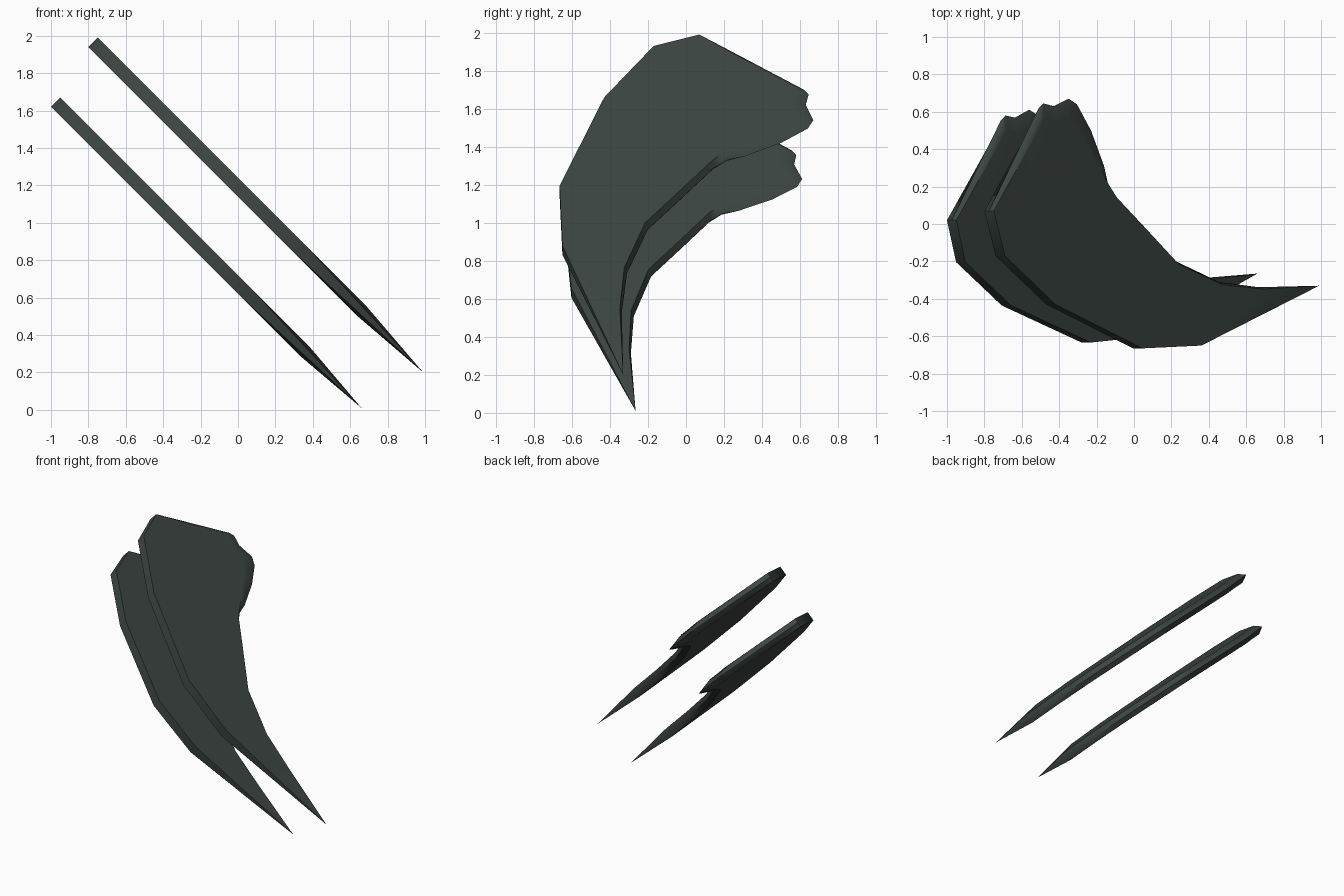
import bpy, bmesh, math

if "Cube" in bpy.data.objects:
    bpy.data.objects.remove(bpy.data.objects["Cube"])

mat = bpy.data.materials.new("dark_grey_green")
mat.diffuse_color = (0.045, 0.060, 0.055, 1.0)
mat.use_nodes = True
mat.node_tree.nodes["Principled BSDF"].inputs["Base Color"].default_value = mat.diffuse_color

HALF = 0.025  # half thickness, measured along x and z of the tilted plane
TIP = (0.99, -0.33)

# Blade outline: x, y, then how far the flat face is pulled in from the rim
OUTLINE = [
    # outer curve
    (0.335, -0.65, 0, 0), (0.02, -0.665, 0, 0), (-0.445, -0.43, 0, 0),
    (-0.715, -0.17, 0, 0), (-0.775, 0.07, 0, 0),
    # thinned root with a notch
    (-0.51, 0.62, 0.0, -0.07), (-0.485, 0.645, 0.0, -0.09),
    (-0.43, 0.63, 0.0, -0.09), (-0.35, 0.67, -0.03, -0.11),
    (-0.305, 0.64, -0.05, -0.10), (-0.23, 0.50, -0.06, -0.05),
    (-0.16, 0.31, -0.04, -0.02),
    # inner curve
    (-0.14, 0.22, -0.02, -0.01), (-0.10, 0.15, -0.015, -0.01),
    (0.04, 0.0, -0.01, -0.015), (0.225, -0.20, -0.01, -0.015),
    (0.455, -0.31, -0.005, -0.015), (0.665, -0.338, 0, -0.01),
]


def make_claw(name, plane, place):
    """Thin blade lying in the plane x + z = plane; place maps the outline."""
    bm = bmesh.new()

    def vert(x, y, w):
        x, y = place(x, y)
        return bm.verts.new((x + w, y, plane - x + w))

    top = [vert(x + dx, y + dy, HALF) for x, y, dx, dy in OUTLINE]
    rim = [vert(x, y, 0) for x, y, dx, dy in OUTLINE]
    low = [vert(x + dx, y + dy, -HALF) for x, y, dx, dy in OUTLINE]
    tip = vert(*TIP, 0)

    # broad faces and edge walls
    bm.faces.new(top)
    bm.faces.new(low[::-1])
    for a, b in ((top, rim), (rim, low)):
        for i in range(len(OUTLINE) - 1):
            bm.faces.new((a[i], b[i], b[i + 1], a[i + 1]))
        # tip sides
        bm.faces.new((a[0], b[0], tip))
        bm.faces.new((a[-1], b[-1], tip))
    # tip faces
    bm.faces.new((top[0], top[-1], tip))
    bm.faces.new((low[0], low[-1], tip))

    bmesh.ops.recalc_face_normals(bm, faces=bm.faces)
    mesh = bpy.data.meshes.new(name)
    bm.to_mesh(mesh)
    bm.free()
    mesh.materials.append(mat)
    mesh.shade_smooth()
    mesh.set_sharp_from_angle(angle=math.radians(40))
    obj = bpy.data.objects.new(name, mesh)
    bpy.context.collection.objects.link(obj)
    mod = obj.modifiers.new("face_weighted_shading", 'WEIGHTED_NORMAL')
    mod.keep_sharp = True
    return obj


make_claw("upper_claw", 1.19, lambda x, y: (x, y))
# the lower claw is slightly smaller and turned
make_claw("lower_claw", 0.67, lambda x, y: (0.933 * x + 0.03 * y - 0.254,
                                            0.053 * x + 0.947 * y - 0.005))
